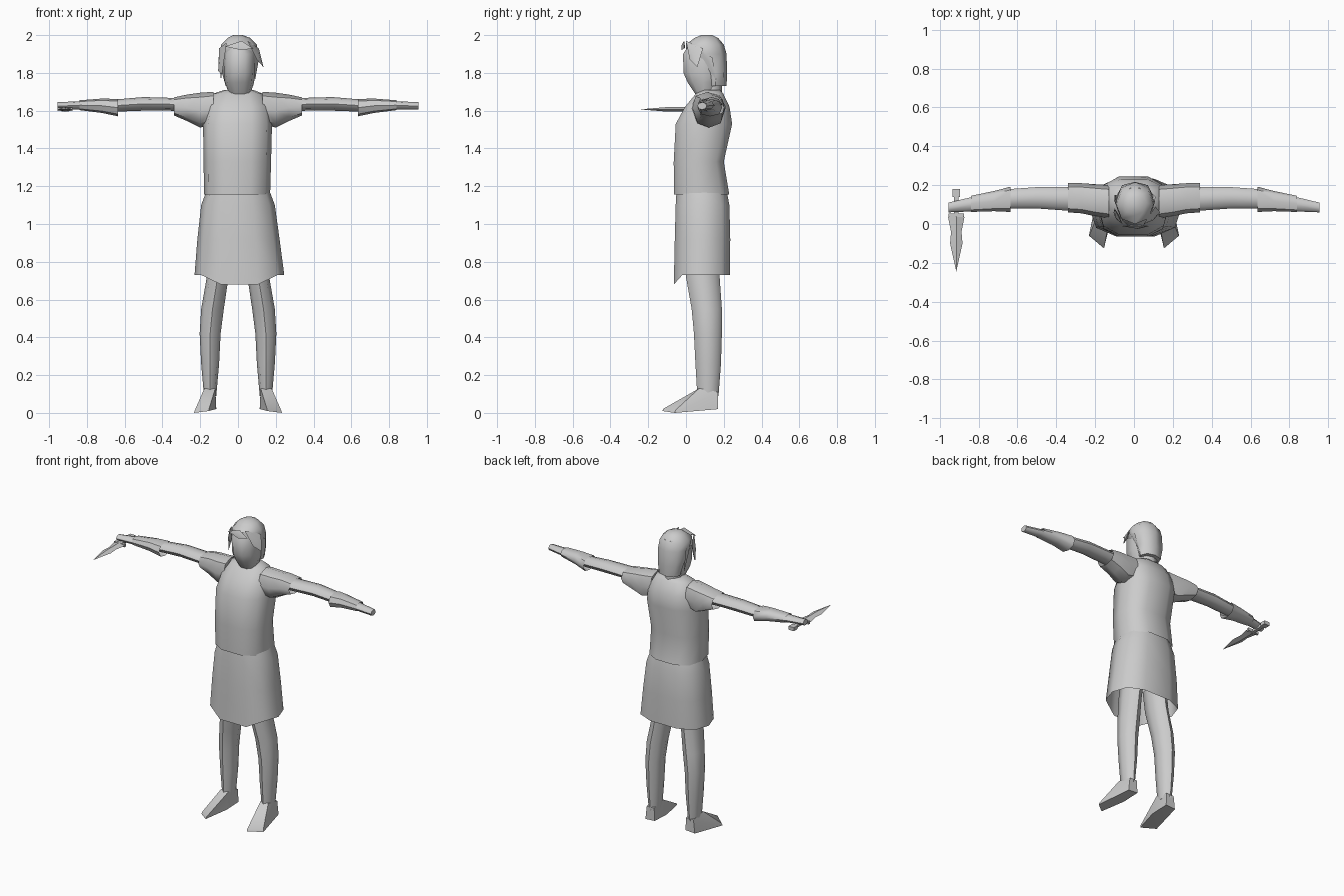
import bpy, bmesh
from math import sin, cos, pi, radians, copysign
from mathutils import Vector

if "Cube" in bpy.data.objects:
    bpy.data.objects.remove(bpy.data.objects["Cube"])

grey = bpy.data.materials.new("plain_grey")
grey.use_nodes = True
grey.diffuse_color = (0.6, 0.6, 0.6, 1)
grey.node_tree.nodes["Principled BSDF"].inputs["Base Color"].default_value = (0.6, 0.6, 0.6, 1)


def finish(name, bm, angle=50):
    bmesh.ops.recalc_face_normals(bm, faces=bm.faces)
    mesh = bpy.data.meshes.new(name)
    bm.to_mesh(mesh)
    bm.free()
    mesh.materials.append(grey)
    ob = bpy.data.objects.new(name, mesh)
    bpy.context.collection.objects.link(ob)
    bpy.ops.object.select_all(action='DESELECT')
    ob.select_set(True)
    bpy.context.view_layer.objects.active = ob
    bpy.ops.object.shade_smooth_by_angle(angle=radians(angle))
    return ob


def tube(name, axis, stations, n=8, square=1.0, caps=(True, True), shift=None, side=1):
    """Loft through stations of (position, low a, high a, low b, high b)."""
    bm = bmesh.new()
    rings = []
    for p, a0, a1, b0, b1 in stations:
        ring = []
        for i in range(n):
            t = 2 * pi * i / n
            c, s = cos(t), sin(t)
            c, s = (copysign(abs(v) ** square, v) for v in (c, s))
            a = (a0 + a1) / 2 + c * (a1 - a0) / 2
            b = (b0 + b1) / 2 + s * (b1 - b0) / 2
            co = Vector((a, b, p) if axis == 'z' else (p, a, b))
            if shift:
                co.z += shift(co)
            co.x *= side
            ring.append(bm.verts.new(co))
        rings.append(ring)
    for r0, r1 in zip(rings, rings[1:]):
        for i in range(n):
            j = (i + 1) % n
            bm.faces.new((r0[i], r0[j], r1[j], r1[i]))
    if caps[0]:
        bm.faces.new(rings[0])
    if caps[1]:
        bm.faces.new(rings[-1])
    return finish(name, bm)


def lock(name, points):
    """Pointed hair clump: a quad outline folded round a raised middle."""
    bm = bmesh.new()
    verts = [bm.verts.new(p) for p in points]
    mid = sum((v.co for v in verts), Vector()) / len(verts)
    out = (mid - Vector((0.01, 0.11, 1.85))).normalized()
    for sign in (1, -1):
        peak = bm.verts.new(mid + out * 0.012 * sign)
        for i, v in enumerate(verts):
            bm.faces.new((v, verts[(i + 1) % len(verts)], peak))
    finish(name, bm)


# Tunic body
tube("tunic", 'z', [
    (1.155, -.18, .17, -.07, .235),
    (1.33, -.182, .175, -.07, .205),
    (1.53, -.185, .18, -.06, .25),
    (1.62, -.17, .17, -.01, .235),
    (1.69, -.13, .13, .05, .20),
    (1.71, -.07, .08, .08, .18)], n=10, square=.75, caps=(False, True))

# Skirt with a front hem that dips
tube("skirt", 'z', [
    (1.18, -.165, .165, -.055, .22),
    (1.10, -.195, .195, -.06, .235),
    (.92, -.215, .22, -.065, .24),
    (.73, -.23, .245, -.07, .238)], n=10, square=.75, caps=(True, False),
    shift=lambda co: -.05 if co.z < .8 and co.y < -.05 else 0)

# Neck and head
tube("neck", 'z', [(1.66, -.055, .065, .08, .19), (1.76, -.055, .065, .08, .19)])
tube("head", 'z', [
    (1.685, -.045, .065, .05, .14),
    (1.75, -.07, .085, .005, .18),
    (1.80, -.075, .09, -.018, .20),
    (1.90, -.075, .09, -.02, .20),
    (1.96, -.06, .07, .02, .19)], n=10, square=.85)

# Hair cap and loose locks
tube("hair_cap", 'z', [
    (1.73, -.065, .08, .10, .215),
    (1.80, -.085, .095, .09, .217),
    (1.90, -.095, .105, .0, .215),
    (1.95, -.09, .10, .0, .20),
    (1.985, -.055, .065, .045, .17),
    (2.0, -.025, .025, .08, .14)], square=.9)
lock("right_hair_lock", [(-.06, .0, 1.96), (-.10, .08, 1.93), (-.105, .06, 1.81), (-.085, .02, 1.79)])
lock("right_rear_lock", [(-.08, .06, 1.94), (-.10, .15, 1.90), (-.09, .15, 1.76)])
lock("left_hair_lock", [(.05, .0, 1.97), (.11, .09, 1.93), (.135, .06, 1.83), (.10, .02, 1.87)])
lock("left_rear_lock", [(.09, .05, 1.94), (.11, .14, 1.88), (.09, .16, 1.76)])
lock("fringe", [(-.07, -.01, 1.94), (.02, -.01, 1.97), (.08, -.01, 1.93), (.02, -.025, 1.92)])

for word, s in (("left", 1), ("right", -1)):
    # Short sleeve
    tube(word + "_sleeve", 'x', [
        (.13, .03, .20, 1.53, 1.70),
        (.20, .04, .205, 1.51, 1.695),
        (.27, .055, .21, 1.545, 1.685),
        (.34, .06, .21, 1.575, 1.67)], caps=(True, False), square=.85, side=s)
    # Arm tapering to a mitten hand
    tube(word + "_arm", 'x', [
        (.25, .07, .19, 1.59, 1.67),
        (.36, .07, .19, 1.60, 1.668),
        (.50, .08, .19, 1.60, 1.672),
        (.64, .08, .18, 1.595, 1.66),
        (.83, .065, .14, 1.605, 1.65),
        (.955, .06, .11, 1.605, 1.645)], side=s)
    # Flared forearm cuff
    tube(word + "_cuff", 'x', [
        (.635, .062, .192, 1.57, 1.662),
        (.72, .066, .17, 1.588, 1.664),
        (.84, .062, .145, 1.603, 1.655)], caps=(False, False), square=.85, side=s)
    # Leg
    tube(word + "_leg", 'z', [
        (.09, .115, .18, .06, .172),
        (.26, .10, .195, .05, .185),
        (.42, .092, .203, .042, .19),
        (.55, .075, .195, .03, .19),
        (.72, .05, .165, .0, .178),
        (.86, .03, .15, .0, .18)], side=s)
    # Wedge foot with an angled toe
    bm = bmesh.new()
    ankle = [(.12, .07, .13), (.178, .07, .13), (.175, .17, .11), (.12, .17, .11)]
    sole = [(.155, -.125, .01), (.232, -.06, 0), (.185, .17, .02), (.115, .17, .025)]
    toe = [(.153, -.12, .022), (.228, -.055, .015)]
    for x, y, z in ankle + sole + toe + [(.115, .04, .02)]:
        bm.verts.new((x * s, y, z))
    bmesh.ops.convex_hull(bm, input=bm.verts[:])
    finish(word + "_foot", bm, 35)

# Dagger held in the right hand
bm = bmesh.new()
cx, cz = -.915, 1.607
ends = [bm.verts.new((cx, y, cz)) for y in (.05, -.245)]
rings = [[bm.verts.new((cx + dx * w, y, cz + dz))
          for dx, dz in ((1, 0), (0, .012), (-1, 0), (0, -.012))]
         for y, w in ((.035, .042), (-.04, .027), (-.10, .032))]
for i in range(4):
    j = (i + 1) % 4
    bm.faces.new((ends[0], rings[0][i], rings[0][j]))
    for r0, r1 in zip(rings, rings[1:]):
        bm.faces.new((r0[i], r0[j], r1[j], r1[i]))
    bm.faces.new((ends[1], rings[2][i], rings[2][j]))
finish("dagger_blade", bm, 30)

for name, size, y in (("dagger_grip", (.022, .14, .018), .11),
                      ("dagger_guard", (.08, .016, .02), .045),
                      ("dagger_pommel", (.04, .04, .024), .16)):
    bm = bmesh.new()
    bmesh.ops.create_cube(bm, size=1)
    for v in bm.verts:
        v.co = Vector(a * b for a, b in zip(v.co, size)) + Vector((cx, y, cz))
    finish(name, bm, 30)
